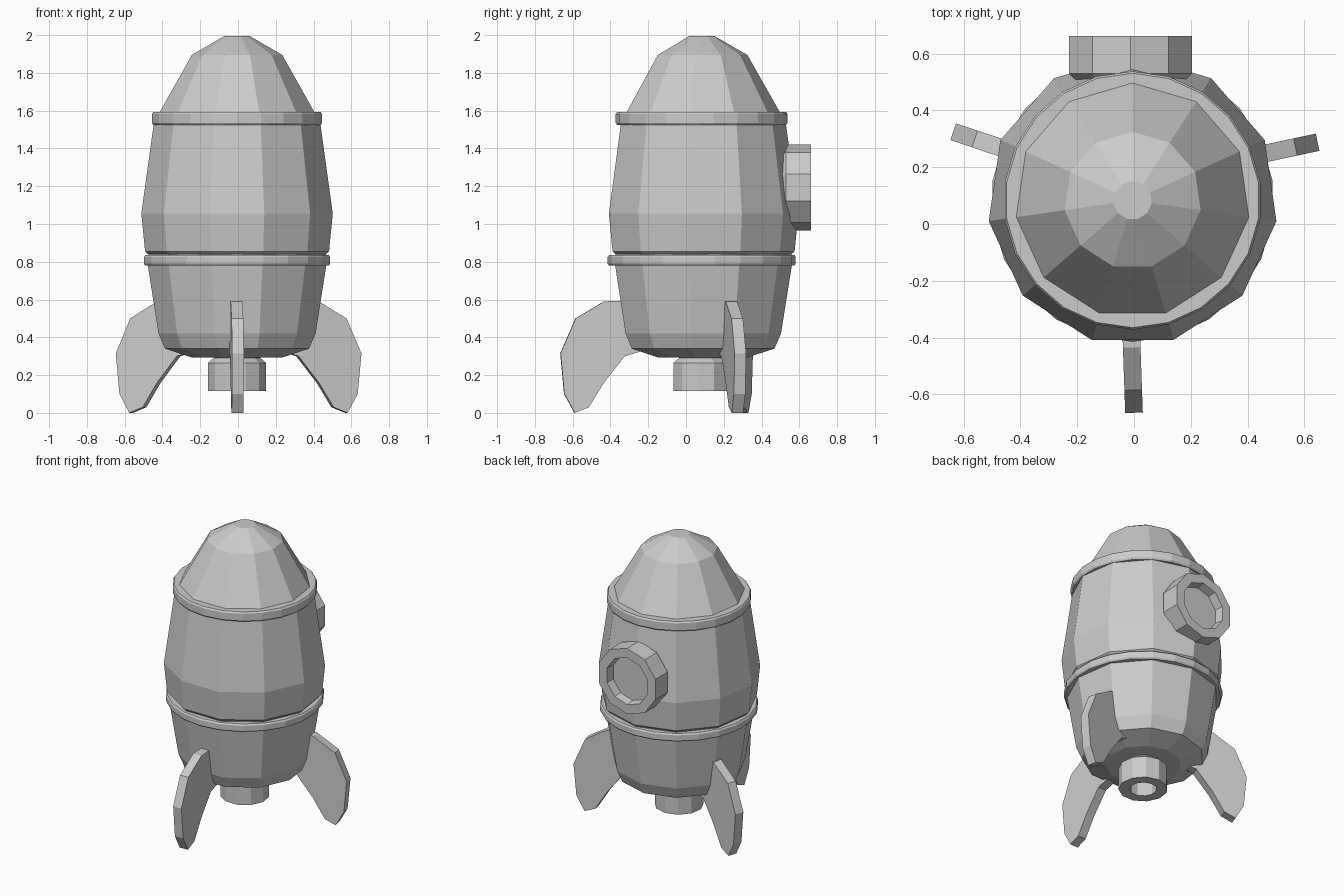
import bpy
import math
from mathutils import Matrix, Vector

if "Cube" in bpy.data.objects:
    bpy.data.objects.remove(bpy.data.objects["Cube"])

CX, CY = -0.005, 0.083


def make_object(name, verts, faces):
    mesh = bpy.data.meshes.new(name)
    mesh.from_pydata(verts, [], faces)
    mesh.update()
    obj = bpy.data.objects.new(name, mesh)
    bpy.context.collection.objects.link(obj)
    return obj


def lathe(name, profile, sides, matrix, closed=False, turn=math.pi / 2):
    """Spin (radius, height) points, ordered upward on the outside, about local z."""
    n = len(profile)
    verts = []
    for r, z in profile:
        for i in range(sides):
            a = turn + 2 * math.pi * i / sides
            verts.append(matrix @ Vector((r * math.cos(a), r * math.sin(a), z)))
    faces = []
    for j in range(n if closed else n - 1):
        k = (j + 1) % n
        for i in range(sides):
            m = (i + 1) % sides
            faces.append((j * sides + i, j * sides + m, k * sides + m, k * sides + i))
    if not closed:
        faces.append(tuple(reversed(range(sides))))
        faces.append(tuple((n - 1) * sides + i for i in range(sides)))
    return make_object(name, verts, faces)


axis = Matrix.Translation((CX, CY, 0))

# Hull: lower and upper sections and nose
lathe("lower_hull", [(0.24, 0.298), (0.385, 0.345), (0.42, 0.425), (0.478, 0.79),
                     (0.478, 0.83)], 11, axis)
lathe("upper_hull", [(0.47, 0.82), (0.475, 0.845), (0.492, 0.86), (0.512, 1.06),
                     (0.445, 1.54), (0.44, 1.585)], 11, axis)
lathe("nose_cone", [(0.42, 1.575), (0.415, 1.595), (0.242, 1.90), (0.068, 2.0)], 11, axis)


# Bands around the hull
def band(name, r, z0, z1):
    lathe(name, [(r - 0.06, z0), (r - 0.007, z0), (r, z0 + 0.01), (r, z1 - 0.01),
                 (r - 0.007, z1), (r - 0.06, z1)], 22, axis, closed=True)


band("upper_band", 0.455, 1.53, 1.597)
band("lower_band", 0.498, 0.785, 0.84)

# Hollow engine nozzle
lathe("nozzle", [(0.085, 0.22), (0.085, 0.12), (0.155, 0.12), (0.155, 0.27),
                 (0.125, 0.295), (0.125, 0.31)], 11, axis)

# Round window with a recessed pane, facing the back
side = Matrix.Translation((-0.013, 0, 1.198)) @ Matrix.Rotation(-math.pi / 2, 4, 'X')
lathe("window", [(0.20, 0.42), (0.20, 0.505), (0.228, 0.53), (0.228, 0.663),
                 (0.163, 0.663), (0.155, 0.605)], 10, side)

# Fins: outline as (distance inward from the tip, height)
FIN = [(0.36, 0.60), (0.23, 0.595), (0.08, 0.505), (0.0, 0.32), (0.02, 0.105),
       (0.075, 0.005), (0.15, 0.035), (0.23, 0.165), (0.34, 0.305), (0.44, 0.335)]


def fin(name, tip, degrees, half=0.031):
    a = math.radians(degrees)
    out = Vector((math.cos(a), math.sin(a), 0))
    across = Vector((-math.sin(a), math.cos(a), 0))
    base = Vector((tip[0], tip[1], 0))
    n = len(FIN)
    verts = [base - out * d + across * s + Vector((0, 0, z))
             for s in (-half, half) for d, z in FIN]
    faces = [tuple(reversed(range(n))), tuple(range(n, 2 * n))]
    faces += [(i, (i + 1) % n, n + (i + 1) % n, n + i) for i in range(n)]
    obj = make_object(name, verts, faces)
    import_bm(obj)


def import_bm(obj):
    # Consistent outward normals
    import bmesh
    bm = bmesh.new()
    bm.from_mesh(obj.data)
    bmesh.ops.recalc_face_normals(bm, faces=bm.faces)
    bm.to_mesh(obj.data)
    bm.free()


fin("front_fin", (0.0, -0.665), -88)
fin("left_fin", (-0.637, 0.325), 161.5)
fin("right_fin", (0.647, 0.288), 12)
for part in bpy.data.objects:
    import_bm(part)

# Drop the model exactly onto the ground
low = min(v.co.z for o in bpy.data.objects for v in o.data.vertices)
for part in bpy.data.objects:
    part.location.z -= low
